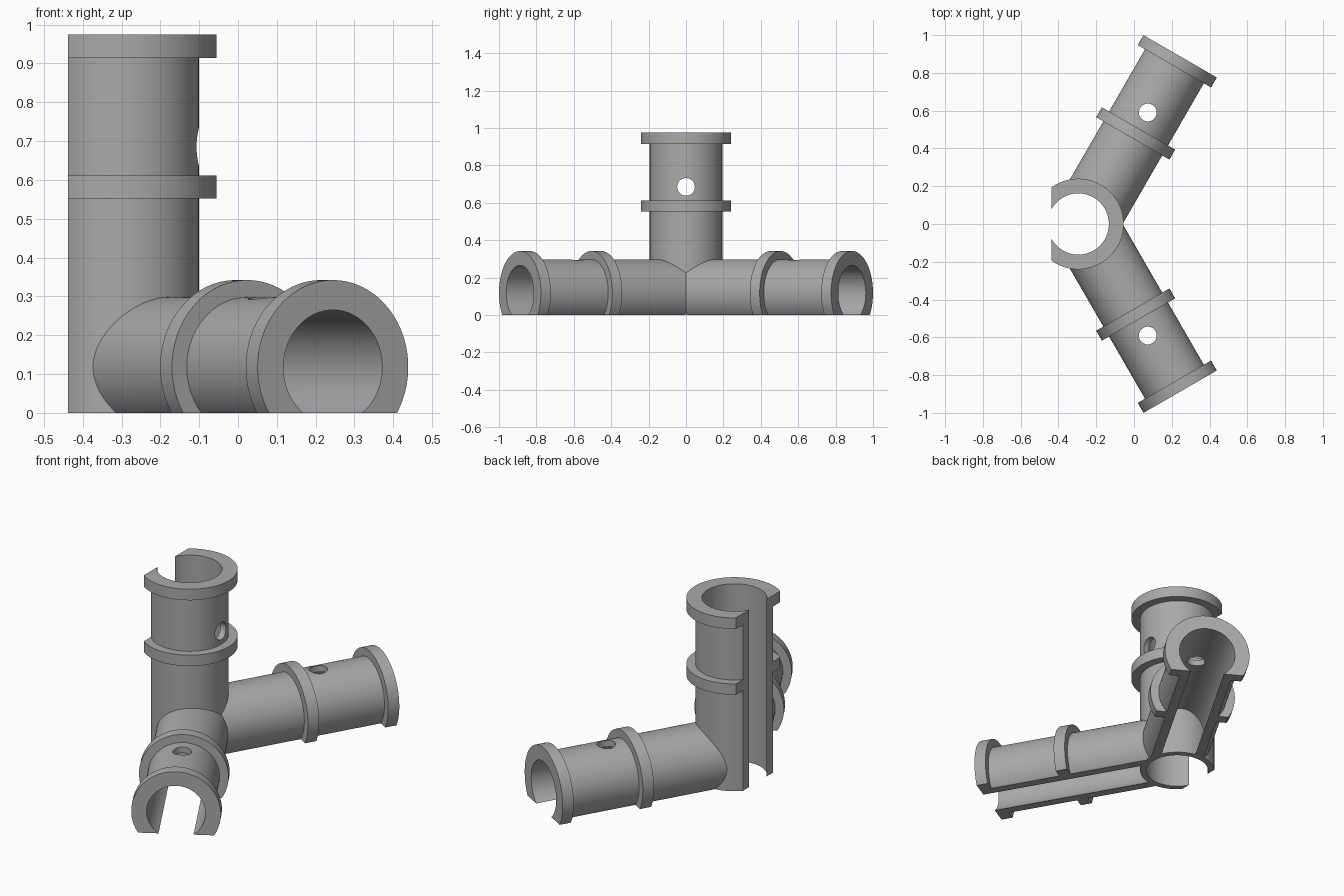
import bpy, bmesh, math
from mathutils import Matrix, Vector

if "Cube" in bpy.data.objects:
    bpy.data.objects.remove(bpy.data.objects["Cube"], do_unlink=True)

SEGMENTS = 128
POST_X = -0.295      # axis of the upright tube
ARM_X = -0.268       # where the arm axes meet
ARM_Z = 0.118        # height of the arm axes
FLAT_X = -0.438      # flat open side of the upright tube

grey = bpy.data.materials.new("plain grey")
grey.use_nodes = True
grey.diffuse_color = (0.4, 0.4, 0.4, 1)
grey.node_tree.nodes["Principled BSDF"].inputs["Base Color"].default_value = (0.4, 0.4, 0.4, 1)


def finish_mesh(name, bm, matrix):
    bm.transform(matrix)
    bmesh.ops.recalc_face_normals(bm, faces=bm.faces)
    mesh = bpy.data.meshes.new(name)
    bm.to_mesh(mesh)
    bm.free()
    mesh.materials.append(grey)
    ob = bpy.data.objects.new(name, mesh)
    bpy.context.collection.objects.link(ob)
    return ob


def collared_tube(name, bore, wall, collar, length, collars, matrix):
    """Spin a closed wall profile with raised collars around the local z axis."""
    profile = [(bore, 0), (wall, 0)]
    for low, high in collars:
        profile += [(wall, low), (collar, low), (collar, high), (wall, high)]
    profile[-1] = (bore, length)
    bm = bmesh.new()
    rings = []
    for i in range(SEGMENTS):
        turn = Matrix.Rotation(math.tau * i / SEGMENTS, 3, 'Z')
        rings.append([bm.verts.new(turn @ Vector((r, 0, z))) for r, z in profile])
    n = len(profile)
    for i in range(SEGMENTS):
        a, b = rings[i], rings[(i + 1) % SEGMENTS]
        for j in range(n):
            k = (j + 1) % n
            bm.faces.new((a[j], b[j], b[k], a[k]))
    return finish_mesh(name, bm, matrix)


def rod(radius, length, matrix):
    """Solid cylinder rising from the local origin, used as a cutter."""
    bm = bmesh.new()
    bmesh.ops.create_cone(bm, cap_ends=True, segments=SEGMENTS, radius1=radius,
                          radius2=radius, depth=length,
                          matrix=Matrix.Translation((0, 0, length / 2)))
    return finish_mesh("cutter", bm, matrix)


def block(centre, size=4):
    bm = bmesh.new()
    bmesh.ops.create_cube(bm, size=size)
    return finish_mesh("cutter", bm, Matrix.Translation(centre))


def cut(ob, *cutters):
    bpy.ops.object.select_all(action='DESELECT')
    bpy.context.view_layer.objects.active = ob
    ob.select_set(True)
    for cutter in cutters:
        cutter.hide_render = True
        mod = ob.modifiers.new("cut", 'BOOLEAN')
        mod.operation = 'DIFFERENCE'
        mod.solver = 'EXACT'
        mod.object = cutter
        bpy.ops.object.modifier_apply(modifier=mod.name)
        bpy.data.objects.remove(cutter, do_unlink=True)
    bpy.ops.object.shade_smooth_by_angle(angle=math.radians(30))


to_x = Matrix.Rotation(math.pi / 2, 4, 'Y')

# Upright tube: open along its flat side, peg hole facing +x
post = collared_tube("upright_tube", 0.162, 0.194, 0.24, 0.975,
                     [(0.552, 0.612), (0.914, 0.975)],
                     Matrix.Translation((POST_X, 0, 0)))
cut(post,
    block((FLAT_X - 2, 0, 0)),
    rod(0.047, 0.5, Matrix.Translation((POST_X, 0, 0.685)) @ to_x))

# Two splayed arms: open underneath, peg hole on top, fitted around the upright
for side, name in ((1, "back_arm"), (-1, "front_arm")):
    heading = Matrix.Rotation(side * math.radians(60), 4, 'Z')
    frame = Matrix.Translation((ARM_X, 0, ARM_Z)) @ heading @ to_x
    arm = collared_tube(name, 0.147, 0.18, 0.224, 1.025,
                        [(0.523, 0.584), (0.964, 1.025)], frame)
    hole = frame @ Vector((0, 0, 0.682))
    cut(arm,
        block((0, 0, -2)),
        block((0, -2 * side, 0)),
        rod(0.19, 2, Matrix.Translation((POST_X, 0, -1))),
        rod(0.047, 0.5, Matrix.Translation(hole)))
